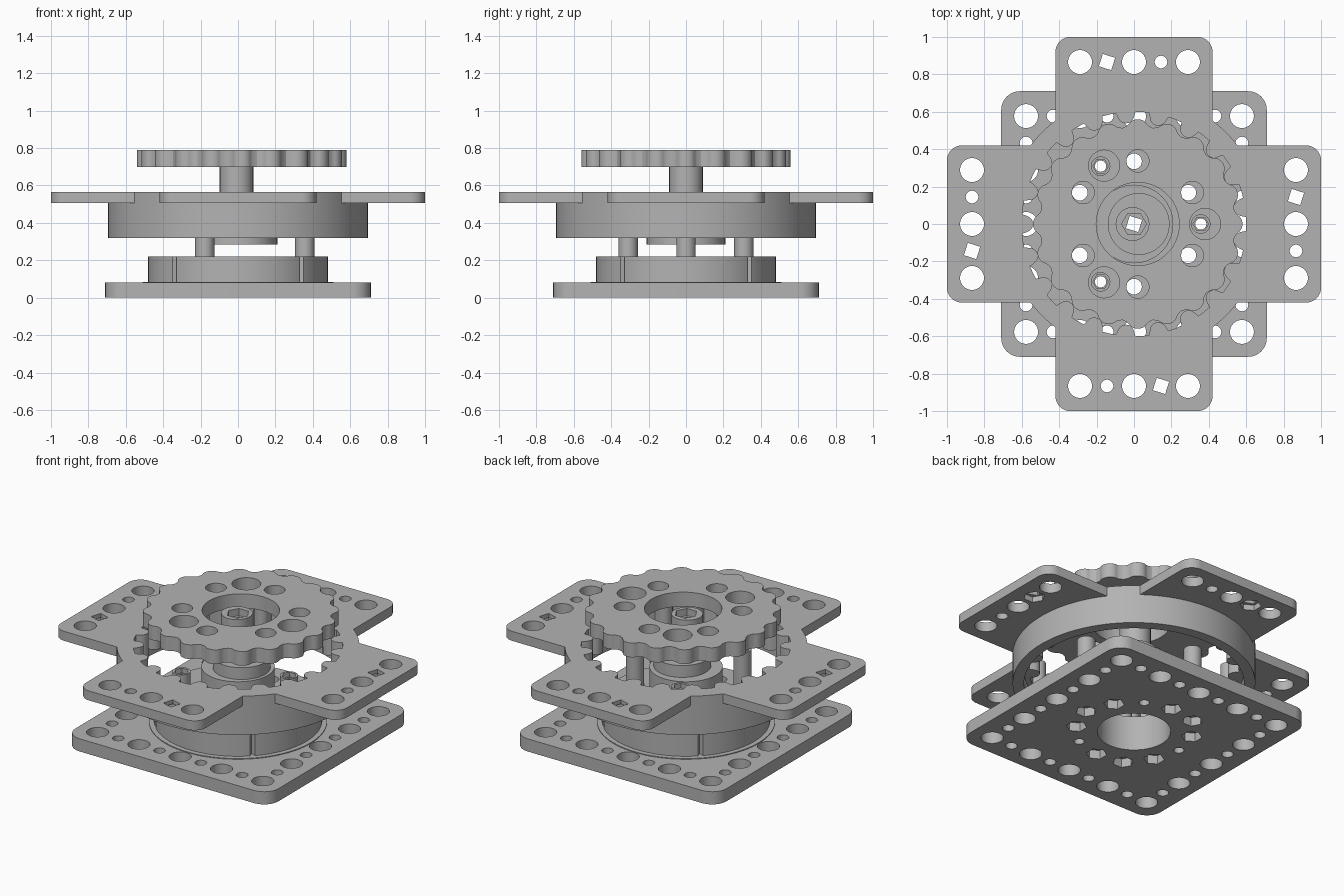
import bpy, bmesh
from math import pi, sin, cos, sqrt, atan2, radians

if "Cube" in bpy.data.objects:
    bpy.data.objects.remove(bpy.data.objects["Cube"], do_unlink=True)

grey = bpy.data.materials.new("plain grey")
grey.use_nodes = True
colour = (0.45, 0.45, 0.45, 1)
grey.diffuse_color = colour
grey.node_tree.nodes["Principled BSDF"].inputs["Base Color"].default_value = colour


def ngon(r, n=48, x=0, y=0, turn=0):
    return [(x + r * cos(turn + 2 * pi * i / n), y + r * sin(turn + 2 * pi * i / n))
            for i in range(n)]


def polar(r, degrees):
    return r * cos(radians(degrees)), r * sin(radians(degrees))


def square_hole(x=0, y=0):
    return ngon(0.049, 4, x, y, radians(27))


def spin(point, quarter):
    x, y = point
    for _ in range(quarter):
        x, y = -y, x
    return x, y


def fillet(cx, cy, r, start, steps=10):
    """Quarter arc starting at the given angle in degrees."""
    return [(cx + r * cos(radians(start + 90 * i / steps)),
             cy + r * sin(radians(start + 90 * i / steps))) for i in range(steps + 1)]


def slab(name, loops, z0, z1):
    """Extrude a filled outline with holes between two heights."""
    curve = bpy.data.curves.new(name, "CURVE")
    curve.dimensions = "2D"
    curve.fill_mode = "BOTH"
    curve.extrude = (z1 - z0) / 2
    for loop in loops:
        spline = curve.splines.new("POLY")
        spline.points.add(len(loop) - 1)
        for p, (x, y) in zip(spline.points, loop):
            p.co = (x, y, 0, 1)
        spline.use_cyclic_u = True
    helper = bpy.data.objects.new(name + " outline", curve)
    bpy.context.collection.objects.link(helper)
    bpy.context.view_layer.update()
    graph = bpy.context.evaluated_depsgraph_get()
    mesh = bpy.data.meshes.new_from_object(helper.evaluated_get(graph))
    bpy.data.objects.remove(helper, do_unlink=True)
    bpy.data.curves.remove(curve)
    bm = bmesh.new()
    bm.from_mesh(mesh)
    bmesh.ops.remove_doubles(bm, verts=bm.verts, dist=1e-5)
    bmesh.ops.recalc_face_normals(bm, faces=bm.faces)
    bmesh.ops.translate(bm, verts=bm.verts, vec=(0, 0, (z0 + z1) / 2))
    bm.to_mesh(mesh)
    bm.free()
    mesh.materials.clear()
    mesh.materials.append(grey)
    obj = bpy.data.objects.new(name, mesh)
    bpy.context.collection.objects.link(obj)
    bpy.ops.object.select_all(action="DESELECT")
    obj.select_set(True)
    bpy.context.view_layer.objects.active = obj
    bpy.ops.object.shade_smooth_by_angle(angle=radians(30))
    return obj


# Drive geometry shared by the housing teeth and the lobed disc
PINS, ECC, PIN_RING, PIN_R = 21, 0.02, 0.585, 0.045
PITCH, BIG, SMALL = 0.2885, 0.064, 0.034

# Base plate: rounded square with a border of alternating holes
base_outline = [spin(p, q) for q in range(4) for p in fillet(0.61, 0.61, 0.1, 0)]
border = []
for q in range(4):
    for i in range(8):
        x, y = spin((-2 * PITCH + i * PITCH / 2, -2 * PITCH), q)
        border.append(ngon(SMALL if i % 2 else BIG, 32, x, y))

bolt_spots = [polar(0.335, 30 + 60 * k) for k in range(6)]
post_spots = [polar(0.357, 120 * k) for k in range(3)]
spare_spots = [polar(0.335, 60 + 120 * k) for k in range(3)]
bore = ngon(0.21, 64)
bolts = [ngon(0.042, 24, *p) for p in bolt_spots]
posts = [ngon(0.03, 24, *p) for p in post_spots]
spares = [ngon(0.03, 24, *p) for p in spare_spots]
nuts = [ngon(0.06, 6, x, y, atan2(y, x)) for x, y in bolt_spots + post_spots]

slab("base_plate_lower", [base_outline, bore] + border + nuts + spares, 0, 0.055)
slab("base_plate_upper", [base_outline, bore] + border + bolts + posts + spares, 0.055, 0.08)
slab("base_shim", [ngon(0.51, 96), bore] + bolts + posts, 0.08, 0.085)

# Round hub with four narrow slits on the diagonals
hub = [polar(0.45 if i % 48 == 24 else 0.48, i * 360 / 192) for i in range(192)]
slab("base_hub", [hub, bore] + bolts + posts, 0.085, 0.22)

# Output posts with hexagonal sockets
for k, p in enumerate(post_spots):
    slab(f"output_post_{k + 1}", [ngon(0.052, 32, *p), ngon(0.03, 24, *p)], 0.22, 0.44)
    slab(f"output_post_socket_{k + 1}", [ngon(0.052, 32, *p), ngon(0.041, 6, *p)], 0.44, 0.47)


# Housing: ring with inward round teeth, topped by a four-armed plate
def tooth_radius(a):
    step = 2 * pi / PINS
    t = a % step - step / 2
    reach = PIN_R ** 2 - (PIN_RING * sin(t)) ** 2
    if reach <= 0:
        return 0.6
    return min(0.6, PIN_RING * cos(t) - sqrt(reach))


COUNT = PINS * 24
teeth = [polar(tooth_radius(2 * pi * i / COUNT), 360 * i / COUNT) for i in range(COUNT)]
RING, HALF = 0.695, 0.42
inner = sqrt(RING ** 2 - HALF ** 2)
a0, a1 = atan2(HALF, inner), atan2(inner, HALF)
arm = fillet(0.92, -0.34, 0.08, -90) + fillet(0.92, 0.34, 0.08, 0)
arm += [(RING * cos(a0 + (a1 - a0) * i / 10), RING * sin(a0 + (a1 - a0) * i / 10))
        for i in range(11)]
cross = [spin(p, q) for q in range(4) for p in arm]

arm_holes, arm_nuts, arm_squares = [], [], []
for q in range(4):
    for y in (-PITCH, 0, PITCH):
        arm_holes.append(ngon(BIG, 32, *spin((0.866, y), q)))
    arm_holes.append(ngon(SMALL, 24, *spin((0.866, -PITCH / 2), q)))
    spot = spin((0.866, PITCH / 2), q)
    arm_nuts.append(ngon(0.062, 6, *spot, q * pi / 2))
    arm_squares.append(square_hole(*spot))

rim = ngon(RING, 128)
slab("housing_skirt", [rim, ngon(0.63, 128)], 0.32, 0.4)
slab("housing_toothed_ring", [rim, teeth], 0.4, 0.505)
slab("housing_plate_lower", [cross, teeth] + arm_holes + arm_nuts, 0.505, 0.54)
slab("housing_plate_upper", [cross, teeth] + arm_holes + arm_squares, 0.54, 0.565)

# Eccentric input shaft
slab("shaft_flange_socket", [ngon(0.21, 64), ngon(0.075, 6)], 0.285, 0.33)
slab("shaft_flange", [ngon(0.21, 64), square_hole()], 0.33, 0.43)
slab("shaft_cam", [ngon(0.165, 64, 0.025), square_hole()], 0.43, 0.505)
slab("shaft_stem", [ngon(0.09, 48, -0.008), square_hole()], 0.505, 0.72)
slab("shaft_head", [ngon(0.09, 48, -0.008), ngon(0.066, 6)], 0.72, 0.765)


# Lobed disc, offset by the eccentricity
def lobe_point(t):
    k = (1 - PINS) * t
    psi = atan2(sin(k), PIN_RING / (ECC * PINS) - cos(k))
    x = PIN_RING * cos(t) - PIN_R * cos(t + psi) - ECC * cos(PINS * t)
    y = -PIN_RING * sin(t) + PIN_R * sin(t + psi) + ECC * sin(PINS * t)
    turn = pi / (PINS - 1)
    return ECC + x * cos(turn) - y * sin(turn), x * sin(turn) + y * cos(turn)


disc_holes = [ngon(0.222, 64, ECC)]
for k in range(3):
    x, y = polar(0.36, 120 * k)
    disc_holes.append(ngon(0.083, 40, x + ECC, y))
for k in range(6):
    x, y = polar(0.337, 30 + 60 * k)
    disc_holes.append(ngon(0.06, 32, x + ECC, y))
lobes = [lobe_point(2 * pi * i / 480) for i in range(480)]
slab("lobed_disc", [lobes] + disc_holes, 0.7, 0.79)
